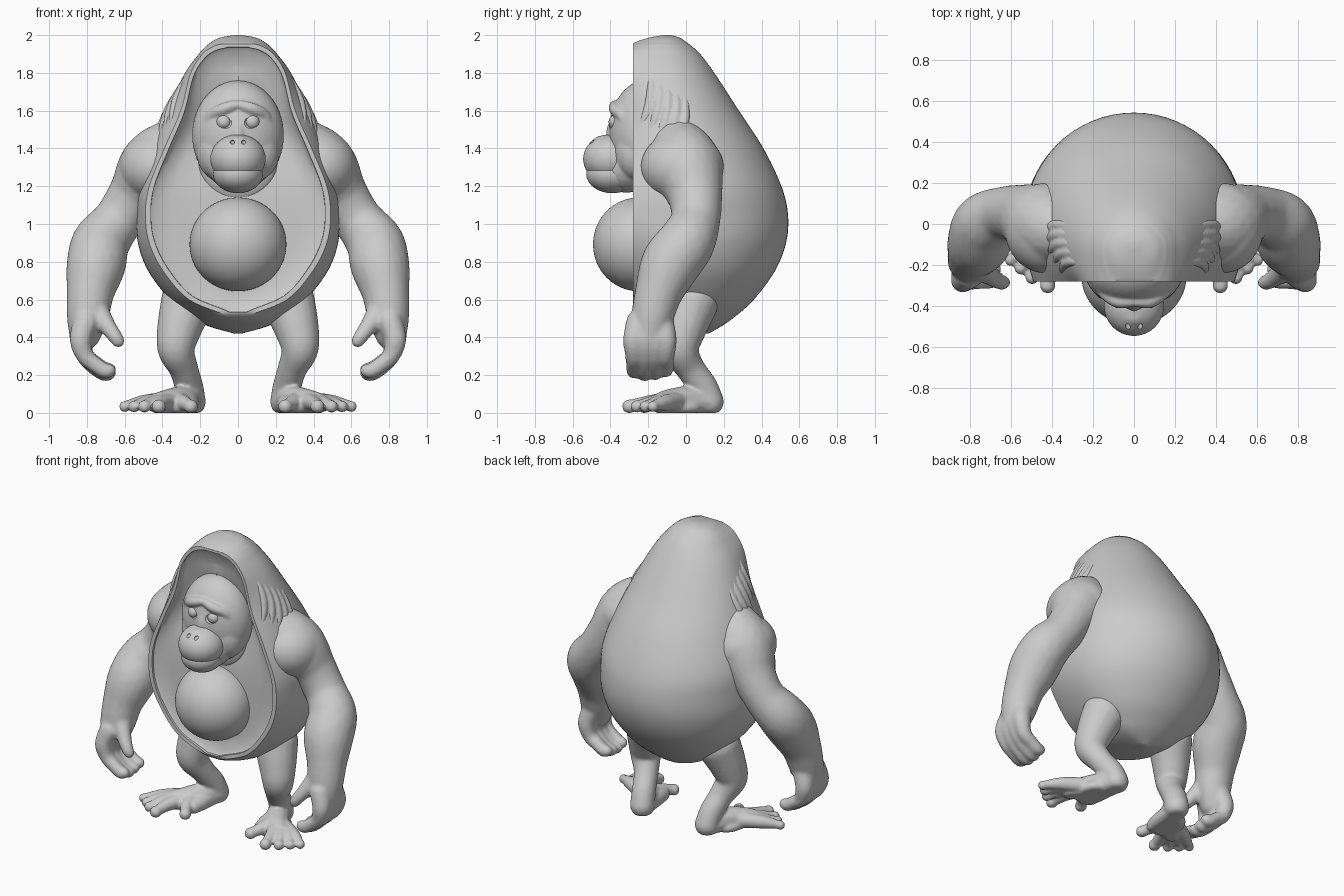
import bpy, bmesh, math
from mathutils import Vector, Matrix

if "Cube" in bpy.data.objects:
    bpy.data.objects.remove(bpy.data.objects["Cube"])

GREY = bpy.data.materials.new("plain grey")
GREY.diffuse_color = (0.6, 0.6, 0.6, 1)
GREY.use_nodes = True
GREY.node_tree.nodes["Principled BSDF"].inputs["Base Color"].default_value = GREY.diffuse_color


def spline(rows, steps):
    """Catmull-Rom interpolation of tuples of any length."""
    pts = [rows[0]] + list(rows) + [rows[-1]]
    out = []
    for a, b, c, d in zip(pts, pts[1:], pts[2:], pts[3:]):
        for k in range(steps):
            t = k / steps
            out.append(tuple(0.5 * (2*q + (r-p)*t + (2*p-5*q+4*r-s)*t*t + (3*q-p-3*r+s)*t**3)
                             for p, q, r, s in zip(a, b, c, d)))
    return out + [tuple(rows[-1])]


def blob(bm, c, r, sub=3):
    r = (r, r, r) if isinstance(r, (int, float)) else r
    bmesh.ops.create_icosphere(bm, subdivisions=sub, radius=1,
                               matrix=Matrix.Translation(c) @ Matrix.Diagonal((*r, 1)))


def chain(bm, pts, steps=8, sub=2):
    """Row of overlapping balls along (x, y, z, radius) points."""
    for x, y, z, r in spline(pts, steps):
        blob(bm, (x, y, z), r, sub)


def apply(ob, kind, **props):
    bpy.context.view_layer.objects.active = ob
    m = ob.modifiers.new(kind, kind)
    for k, v in props.items():
        setattr(m, k, v)
    bpy.ops.object.modifier_apply(modifier=m.name)


def finish(name, bm, voxel=0, smooth=4, mirror=False, cutter=None, angle=40):
    bmesh.ops.recalc_face_normals(bm, faces=bm.faces)
    me = bpy.data.meshes.new(name)
    bm.to_mesh(me)
    bm.free()
    me.materials.append(GREY)
    ob = bpy.data.objects.new(name, me)
    bpy.context.collection.objects.link(ob)
    bpy.ops.object.select_all(action='DESELECT')
    ob.select_set(True)
    bpy.context.view_layer.objects.active = ob
    if voxel:   # fuse overlapping volumes
        apply(ob, 'REMESH', mode='VOXEL', voxel_size=voxel)
        apply(ob, 'SMOOTH', factor=0.5, iterations=smooth)
    if cutter:
        apply(ob, 'BOOLEAN', operation='DIFFERENCE', object=cutter, solver='EXACT')
        bpy.data.objects.remove(cutter)
    if mirror:
        apply(ob, 'MIRROR', use_mirror_merge=False)
    bpy.ops.object.shade_smooth_by_angle(angle=math.radians(angle))
    return ob


def loft(bm, rings):
    loops = [[bm.verts.new(p) for p in ring] for ring in rings]
    for a, b in zip(loops, loops[1:]):
        for i in range(len(a)):
            j = (i + 1) % len(a)
            bm.faces.new((a[i], a[j], b[j], b[i]))
    bm.faces.new(loops[0])
    bm.faces.new(loops[-1])


# Body: height, front half width, widest half width, front y, centre y, back y
PROFILE = [(2.0, .01, .02, -.12, -.10, -.08), (1.985, .04, .10, -.20, -.12, -.03),
           (1.96, .06, .145, -.272, -.13, .005), (1.942, .125, .168, -.28, -.13, .03),
           (1.9, .187, .207, -.28, -.13, .075),
           (1.8, .25, .28, -.28, -.11, .15), (1.6, .303, .38, -.28, -.07, .28),
           (1.4, .39, .46, -.28, -.03, .41), (1.2, .47, .525, -.28, 0, .505),
           (1.05, .49, .535, -.28, 0, .54), (.9, .47, .53, -.28, 0, .53),
           (.75, .395, .475, -.28, .02, .47), (.6, .26, .36, -.28, .04, .36),
           (.51, .05, .25, -.27, .06, .26), (.46, .03, .16, -.12, .08, .19),
           (.42, .01, .02, .08, .10, .12)]
rows = spline(PROFILE, 6)
fine = spline(PROFILE, 60)


def section(row):
    z, wf, wm, yf, yc, yb = row
    phi = math.acos(min(wf / wm, .98))
    depth = (yc - yf) / math.sin(phi)
    ring = []
    for k in range(8):      # right front quarter up to the widest point
        a = -phi * (1 - k / 8)
        ring.append((wm * math.cos(a), yc + depth * math.sin(a), z))
    for k in range(17):     # right back quarter
        a = math.pi / 2 * k / 16
        ring.append((wm * math.cos(a), yc + (yb - yc) * math.sin(a), z))
    return ring + [(-x, y, z) for x, y, z in reversed(ring[:-1])]


# Cutter for the hollow front, deepest behind the face
side = [(r[1], r[0]) for r in rows if .51 <= r[0] <= 1.961]
outline = side + [(-x, z) for x, z in reversed(side)]
bm = bmesh.new()
rings = []
for sx, sz, y, dip in ((.955, .972, -.35, 0), (.94, .966, -.266, 0), (.88, .935, -.25, .02),
                       (.7, .83, -.24, .06), (.35, .83, -.24, .07), (.02, .83, -.24, .07)):
    rings.append([])
    for x, z in outline:
        z = 1.23 + (z - 1.23) * sz
        rings[-1].append((x * sx, y + dip * math.exp(-((z - 1.5) / .22) ** 2), z))
loft(bm, rings)
hollow = finish("hollow_cutter", bm)
hollow.hide_render = True

bm = bmesh.new()
loft(bm, [section(r) for r in rows])
finish("body", bm, cutter=hollow)

# Seed ball in the belly
bm = bmesh.new()
blob(bm, (0, -.25, .892), (.256, .242, .248), 5)
finish("belly_ball", bm)

# Soft hair folds on each side of the hood, lying on the body surface
bm = bmesh.new()
for i in range(5):
    pts = []
    for k in range(9):
        t = k / 8
        z = 1.82 - .03 * i - .34 * t
        y = max(-.19 + .045 * i - .06 * t + .03 * math.sin(math.pi * t), -.24)
        _, wf, wm, yf, yc, _ = min(fine, key=lambda r: abs(r[0] - z))
        d = (yc - yf) / math.sin(math.acos(wf / wm))
        x = wm * math.sqrt(max(0, 1 - ((y - yc) / d) ** 2))
        swell = math.sin(math.pi * t)
        pts.append((x - .03 + .018 * swell, y, z, .016 + .012 * swell))
    chain(bm, pts, 6)
finish("hair_folds", bm, .008, 8, True)

# Neck below the chin
bm = bmesh.new()
blob(bm, (0, -.21, 1.34), (.21, .06, .22), 4)
finish("neck", bm)

# Head: skull, brows, cheeks and nose bridge, with cut eye sockets
bm = bmesh.new()
for s in (-1, 1):
    blob(bm, (s * .075, -.45, 1.54), (.058, .07, .052))
sockets = finish("socket_cutter", bm)
sockets.hide_render = True
bm = bmesh.new()
blob(bm, (0, -.22, 1.47), (.243, .19, .29), 4)
blob(bm, (0, -.345, 1.46), (.055, .08, .13))
blob(bm, (0, -.315, 1.305), (.155, .15, .14))
for s in (-1, 1):
    chain(bm, [(s * .015, -.38, 1.63, .026), (s * .08, -.375, 1.607, .034),
               (s * .14, -.34, 1.575, .03), (s * .165, -.315, 1.52, .025)])
    chain(bm, [(s * .15, -.325, 1.51, .025), (s * .09, -.365, 1.475, .026), (s * .03, -.385, 1.48, .025)])
    blob(bm, (s * .1, -.27, 1.38), (.12, .11, .15))
finish("head", bm, .008, 6, cutter=sockets)

# Eyes
bm = bmesh.new()
blob(bm, (.075, -.37, 1.54), (.04, .04, .04))
finish("eyes", bm, mirror=True)

# Muzzle with nostrils, and lower jaw making the mouth line
bm = bmesh.new()
for s in (-1, 1):
    blob(bm, (s * .03, -.522, 1.435), (.014, .05, .013))
nostrils = finish("nostril_cutter", bm)
nostrils.hide_render = True
bm = bmesh.new()
blob(bm, (0, -.395, 1.345), (.147, .15, .13), 4)
blob(bm, (0, -.435, 1.425), (.07, .065, .045))
finish("muzzle", bm, .008, 6, cutter=nostrils)
bm = bmesh.new()
blob(bm, (0, -.39, 1.265), (.132, .138, .102), 4)
finish("jaw", bm)

# Arms with curled hands
bm = bmesh.new()
blob(bm, (.43, -.02, 1.3), (.2, .22, .19), 4)
chain(bm, [(.31, -.05, 1.44, .13), (.36, -.03, 1.39, .16), (.44, 0, 1.3, .19), (.535, .045, 1.165, .148),
           (.635, .05, 1.02, .132), (.725, 0, .90, .152), (.75, -.08, .79, .157),
           (.78, -.14, .65, .128), (.795, -.175, .52, .112), (.81, -.19, .42, .085)], 12, 3)
for k in range(4):
    y = -.275 + .056 * k
    dz = .015 * abs(k - 1.3)
    chain(bm, [(.805, -.19 + .7 * (y + .19), .48, .07), (.833, y, .385, .06), (.808, y, .30, .048),
               (.755, y, .235 + dz, .044), (.705, y, .203 + dz, .042), (.68, y, .205 + dz, .036)])
chain(bm, [(.755, -.2, .55, .07), (.70, -.25, .47, .05), (.655, -.28, .41, .04), (.635, -.285, .38, .036)])
finish("arms", bm, .011, 8, True)

# Legs with splayed, flat-soled feet
bm = bmesh.new()
chain(bm, [(.27, .03, .58, .14), (.31, -.01, .45, .118), (.328, -.03, .34, .098),
           (.29, .02, .24, .078), (.26, .09, .14, .076), (.248, .122, .06, .078)], 12, 3)
chain(bm, [(.248, .12, .05, .075), (.29, .02, .065, .08), (.36, -.08, .055, .075), (.42, -.13, .05, .06)])
chain(bm, [(.25, .08, .04, .06), (.255, -.04, .045, .055), (.26, -.12, .04, .045)])
blob(bm, (.31, -.04, .03), (.1, .13, .055))
TOES = [(.25, -.22, .038), (.42, -.3, .038), (.495, -.26, .034), (.55, -.215, .032), (.6, -.175, .03)]
for x, y, r in TOES:
    chain(bm, [(.31, -.02, .06, .06), (.35 + .55 * (x - .35), -.02 + .55 * (y + .02), .055, .045),
               (x, y, .036, r * .85)])
    blob(bm, (x, y, .034), r)
for v in bm.verts:
    v.co.z = max(v.co.z, 0)
finish("legs", bm, .009, 6, True)
